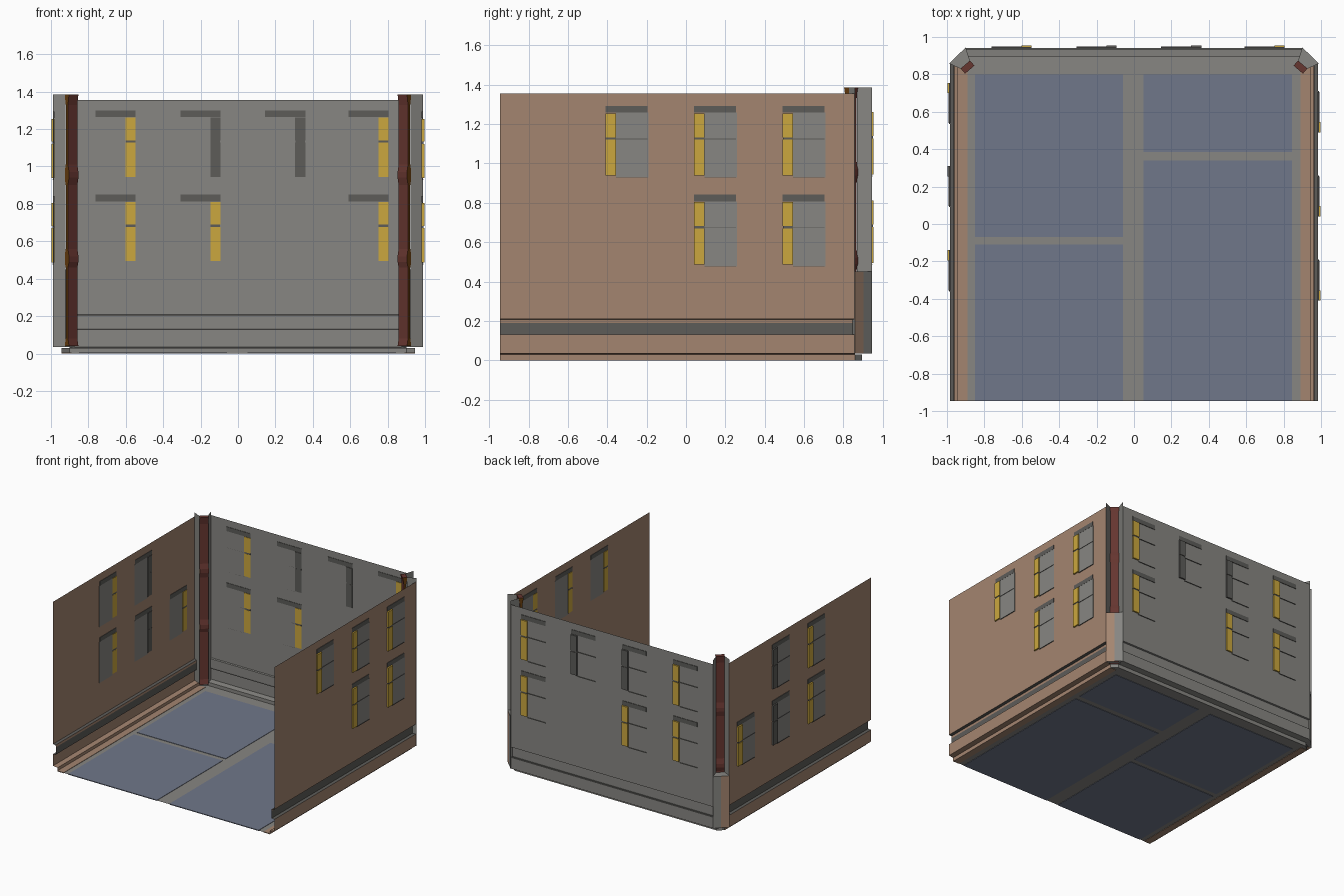
import bpy
from mathutils import Vector

if "Cube" in bpy.data.objects:
    bpy.data.objects.remove(bpy.data.objects["Cube"])


def material(name, rgb):
    lin = [(c / 255 / 12.92) if c < 11 else ((c / 255 + 0.055) / 1.055) ** 2.4 for c in rgb]
    m = bpy.data.materials.new(name)
    m.use_nodes = True
    m.diffuse_color = (*lin, 1)
    m.node_tree.nodes["Principled BSDF"].inputs["Base Color"].default_value = (*lin, 1)
    return m


TAN = material("tan plaster", (164, 133, 112))
GREY = material("grey plaster", (135, 134, 130))
DARK = material("dark grey trim", (93, 92, 89))
YELLOW = material("yellow shutter", (203, 167, 62))
RED = material("red brown", (102, 54, 48))
ORANGE = material("orange brown", (102, 60, 14))
BLUE = material("blue floor", (112, 119, 138))


def build(name, verts, faces, mats, indices=None):
    mesh = bpy.data.meshes.new(name)
    mesh.from_pydata([tuple(v) for v in verts], [], faces)
    for m in mats:
        mesh.materials.append(m)
    if indices:
        for p, i in zip(mesh.polygons, indices):
            p.material_index = i
    mesh.update()
    ob = bpy.data.objects.new(name, mesh)
    bpy.context.collection.objects.link(ob)
    return ob


BOX = [(0, 2, 3, 1), (4, 5, 7, 6), (0, 1, 5, 4), (2, 6, 7, 3), (0, 4, 6, 2), (1, 3, 7, 5)]


def box(name, lo, hi, mat):
    verts = [(x, y, z) for z in (lo[2], hi[2]) for y in (lo[1], hi[1]) for x in (lo[0], hi[0])]
    return build(name, verts, BOX, [mat])


def wall(name, profile, point, start, end, mats, indices):
    """Sheet swept from a profile of (offset, height) between two ends."""
    verts = [point(o, t, z) for o, z in profile for t in (start, end)]
    faces = [(2 * i, 2 * i + 1, 2 * i + 3, 2 * i + 2) for i in range(len(profile) - 1)]
    return build(name, verts, faces, mats, indices)


def side_point(s):
    return lambda o, t, z: (s * o, t, z)


def back_point(o, t, z):
    return (t, o, z)


# Side walls with a recessed dark band, and the back wall
SIDE, BACK, TOP = 0.985, 0.942, 1.355
side_profile = [(0.945, 0), (0.945, 0.03), (SIDE, 0.035), (SIDE, 0.13), (0.96, 0.132),
                (0.96, 0.19), (0.962, 0.207), (SIDE, 0.21), (SIDE, TOP)]
back_profile = [(0.895, 0), (0.895, 0.03), (BACK, 0.035), (BACK, 0.125), (0.93, 0.126),
                (0.93, 0.135), (0.93, 0.205), (BACK, 0.208), (BACK, TOP)]
for s, label in ((1, "left"), (-1, "right")):
    wall(label + "_wall", side_profile, side_point(s), -0.945, 0.858,
         [TAN, DARK], [0, 0, 0, 1, 1, 0, 1, 0])
wall("back_wall", back_profile, back_point, -0.9, 0.9, [GREY, DARK], [0, 0, 0, 1, 1, 0, 0, 0])

# Floor with painted rooms and borders
outline = [(-0.945, -0.945), (0.945, -0.945), (0.945, 0.858), (0.9, 0.895), (-0.9, 0.895), (-0.945, 0.858)]
build("floor", [(x, y, 0.003) for x, y in outline], [tuple(range(6))], [GREY])
rooms = [(-0.85, -0.06, -0.07, 0.8), (-0.85, -0.06, -0.945, -0.11),
         (0.05, 0.845, 0.385, 0.8), (0.05, 0.845, -0.945, 0.34)]
for x0, x1, y0, y1 in rooms:
    box("room_floor", (x0, y0, 0), (x1, y1, 0.006), BLUE)
for s in (-1, 1):
    box("floor_border", (min(s * 0.89, s * 0.945), -0.945, 0),
        (max(s * 0.89, s * 0.945), 0.855, 0.006), TAN)


# Windows: pane, lintel, sash bars and a two-part shutter
def window(place, start, step, top, shutter, pane):
    """place(out, along, z) maps to the wall; step is the direction away from the shutter."""
    def plate(name, a0, a1, z0, z1, inner, outer, mat):
        p, q = place(inner, start + step * a0, z0), place(outer, start + step * a1, z1)
        box(name, [min(a, b) for a, b in zip(p, q)], [max(a, b) for a, b in zip(p, q)], mat)

    plate("window_lintel", 0.0, 0.215, top - 0.035, top, -0.003, 0.004, DARK)
    plate("shutter_top", 0.0, 0.055, top - 0.16, top - 0.038, -0.004, 0.012, shutter)
    plate("shutter_bottom", 0.0, 0.055, top - 0.355, top - 0.172, -0.004, 0.012, shutter)
    plate("shutter_hinge", 0.002, 0.053, top - 0.172, top - 0.16, -0.003, 0.008, DARK)
    if pane:
        plate("window_pane", 0.055, 0.22, top - 0.365, top - 0.035, -0.002, 0.003, pane)
    for drop in (0.17, 0.365):
        plate("window_bar", 0.055, 0.215, top - drop, top - drop + 0.003, 0, 0.006, DARK)


def side_place(s):
    return lambda out, t, z: (s * (SIDE + out), t, z)


def back_place(out, t, z):
    return (t, BACK + out, z)


HIGH, LOW = 1.293, 0.842
for y, rows in ((-0.41, [HIGH]), (0.04, [HIGH, LOW]), (0.49, [HIGH, LOW])):
    for top in rows:
        window(side_place(1), y, 1, top, YELLOW, GREY)
for y, rows, colour in ((0.755, [LOW], YELLOW), (0.31, [HIGH, LOW], DARK), (-0.14, [HIGH, LOW], YELLOW)):
    for top in rows:
        window(side_place(-1), y, -1, top, colour, GREY)
for x, upper, lower in ((-0.547, YELLOW, YELLOW), (-0.093, DARK, YELLOW),
                        (0.36, DARK, None), (0.805, YELLOW, YELLOW)):
    window(back_place, x, -1, HIGH + 0.007, upper, None)
    if lower:
        window(back_place, x, -1, LOW + 0.007, lower, None)

# Corner niches: cheeks, chamfered base and a flared diagonal post
CHEEK_TOP, BASE_TOP = 1.385, 0.45
sections = [(0.04, 1), (0.08, 0), (0.46, 0), (0.49, 1), (0.52, 1), (0.56, 0),
            (0.9, 0), (0.94, 1), (0.97, 1), (1.01, 0), (1.33, 0), (CHEEK_TOP, 1)]
for s, label in ((1, "left"), (-1, "right")):
    def upright(name, a, b, z0, z1, mat):
        verts = [(s * p[0], p[1], z) for z in (z0, z1) for p in (a, b)]
        build(label + name, verts, [(0, 1, 3, 2)], [mat])

    a, d = (0.9, 0.944), (0.988, 0.858)
    mid = (0.944, 0.901)
    slab_a, slab_d = (0.9, 0.895), (0.945, 0.858)
    inner_a, inner_d = (0.875, 0.868), (0.923, 0.828)
    upright("_back_cheek", a, inner_a, 0.035, CHEEK_TOP, GREY)
    upright("_side_cheek", d, inner_d, 0.035, CHEEK_TOP, GREY)
    upright("_base_back_half", a, mid, 0.035, BASE_TOP, GREY)
    upright("_base_side_half", mid, d, 0.035, BASE_TOP, TAN)
    upright("_slab_corner", slab_a, slab_d, 0, 0.03, GREY)
    for name, ring, z in (("_base_cap", (a, d, inner_d, inner_a), BASE_TOP),
                          ("_base_soffit", (a, d, slab_d, slab_a), 0.033)):
        build(label + name, [(s * x, y, z) for x, y in ring], [(0, 1, 2, 3)], [GREY])

    # Post: main faces red, narrow ends orange
    centre = Vector((0.89, 0.839))
    along, inward = Vector((0.76, -0.65)), Vector((-0.65, -0.76))
    verts = []
    for z, flare in sections:
        half, depth = 0.033, 0.009 + 0.009 * flare
        for u, v in ((-1, -1), (1, -1), (1, 1), (-1, 1)):
            p = centre + along * half * u + inward * depth * v
            verts.append((s * p.x, p.y, z))
    faces, indices = [], []
    for i in range(len(sections) - 1):
        for k in range(4):
            n = (k + 1) % 4
            faces.append((4 * i + k, 4 * i + n, 4 * i + 4 + n, 4 * i + 4 + k))
            indices.append(k % 2)
    last = len(verts) - 4
    faces += [(3, 2, 1, 0), tuple(range(last, last + 4))]
    build(label + "_corner_post", verts, faces, [RED, ORANGE], indices + [0, 0])
